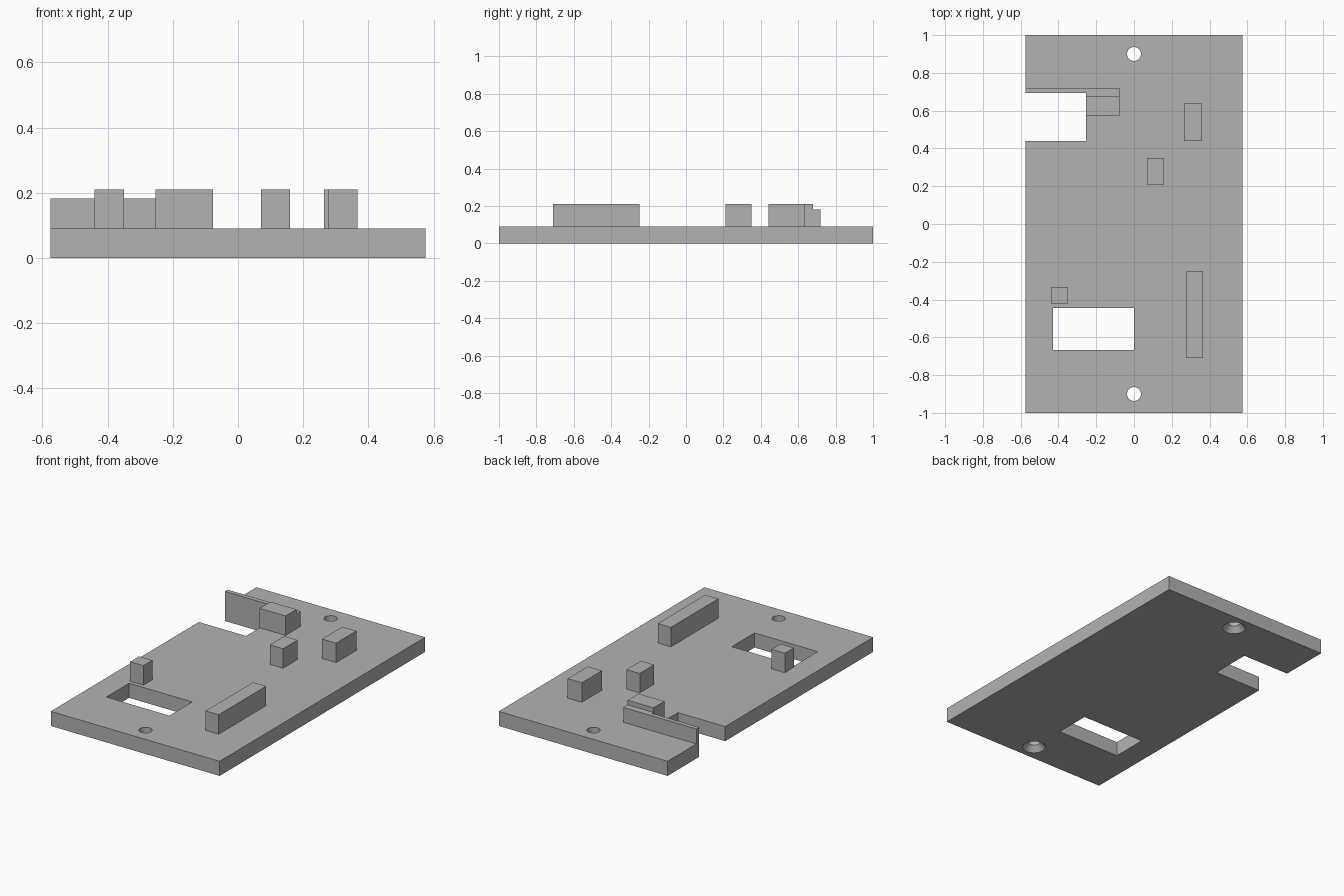
import bpy
import bmesh
import math

if "Cube" in bpy.data.objects:
    bpy.data.objects.remove(bpy.data.objects["Cube"], do_unlink=True)

grey = bpy.data.materials.new("plain grey")
grey.use_nodes = True
colour = (0.45, 0.45, 0.45, 1)
grey.diffuse_color = colour
grey.node_tree.nodes["Principled BSDF"].inputs["Base Color"].default_value = colour

THICK = 0.09
TALL = 0.21


def add_object(name, bm):
    bmesh.ops.recalc_face_normals(bm, faces=bm.faces)
    mesh = bpy.data.meshes.new(name)
    bm.to_mesh(mesh)
    bm.free()
    mesh.materials.append(grey)
    obj = bpy.data.objects.new(name, mesh)
    bpy.context.collection.objects.link(obj)
    return obj


def prism(name, outline, z0, z1):
    """Extrude a flat outline from z0 up to z1."""
    bm = bmesh.new()
    face = bm.faces.new([bm.verts.new((x, y, z0)) for x, y in outline])
    top = bmesh.ops.extrude_face_region(bm, geom=[face])["geom"]
    verts = [v for v in top if isinstance(v, bmesh.types.BMVert)]
    bmesh.ops.translate(bm, verts=verts, vec=(0, 0, z1 - z0))
    return add_object(name, bm)


def box(name, x0, x1, y0, y1, z0=THICK, z1=TALL):
    return prism(name, [(x0, y0), (x1, y0), (x1, y1), (x0, y1)], z0, z1)


def screw_cutter(name, y, sides=32):
    """Stacked rings: wide countersink below, straight bore above."""
    bm = bmesh.new()
    rings = []
    for r, z in ((0.066, -0.05), (0.066, 0), (0.037, 0.035), (0.037, 0.15)):
        angles = [2 * math.pi * i / sides for i in range(sides)]
        rings.append([bm.verts.new((r * math.cos(a), y + r * math.sin(a), z))
                      for a in angles])
    for low, high in zip(rings, rings[1:]):
        for i in range(sides):
            j = (i + 1) % sides
            bm.faces.new((low[i], low[j], high[j], high[i]))
    bm.faces.new(rings[0])
    bm.faces.new(rings[-1])
    return add_object(name, bm)


# Base plate with side notch, window and two countersunk screw holes
plate = box("base_plate", -0.575, 0.575, -1, 1, 0, THICK)
cutters = [
    box("notch_cutter", -0.8, -0.253, 0.44, 0.693, -0.1, 0.2),
    box("window_cutter", -0.43, 0, -0.667, -0.445, -0.1, 0.2),
    screw_cutter("front_hole_cutter", -0.9),
    screw_cutter("back_hole_cutter", 0.9),
]
bpy.ops.object.select_all(action='DESELECT')
bpy.context.view_layer.objects.active = plate
plate.select_set(True)
for cutter in cutters:
    cutter.hide_render = True
    mod = plate.modifiers.new(cutter.name, 'BOOLEAN')
    mod.operation = 'DIFFERENCE'
    mod.solver = 'EXACT'
    mod.object = cutter
    bpy.ops.object.modifier_apply(modifier=mod.name)
    bpy.data.objects.remove(cutter, do_unlink=True)
bpy.ops.object.shade_smooth_by_angle(angle=math.radians(30))

# Standing blocks on the plate
box("long_block", 0.277, 0.366, -0.71, -0.248)
box("back_left_block", 0.264, 0.36, 0.44, 0.637)
box("middle_block", 0.07, 0.16, 0.21, 0.35)
box("small_block", -0.44, -0.35, -0.42, -0.333)
box("notch_block", -0.253, -0.077, 0.572, 0.678)

# Lower wall running along the back of the notch
prism("notch_wall", [(-0.575, 0.693), (-0.253, 0.693), (-0.253, 0.678),
                     (-0.077, 0.678), (-0.077, 0.72), (-0.575, 0.72)],
      THICK, 0.182)
